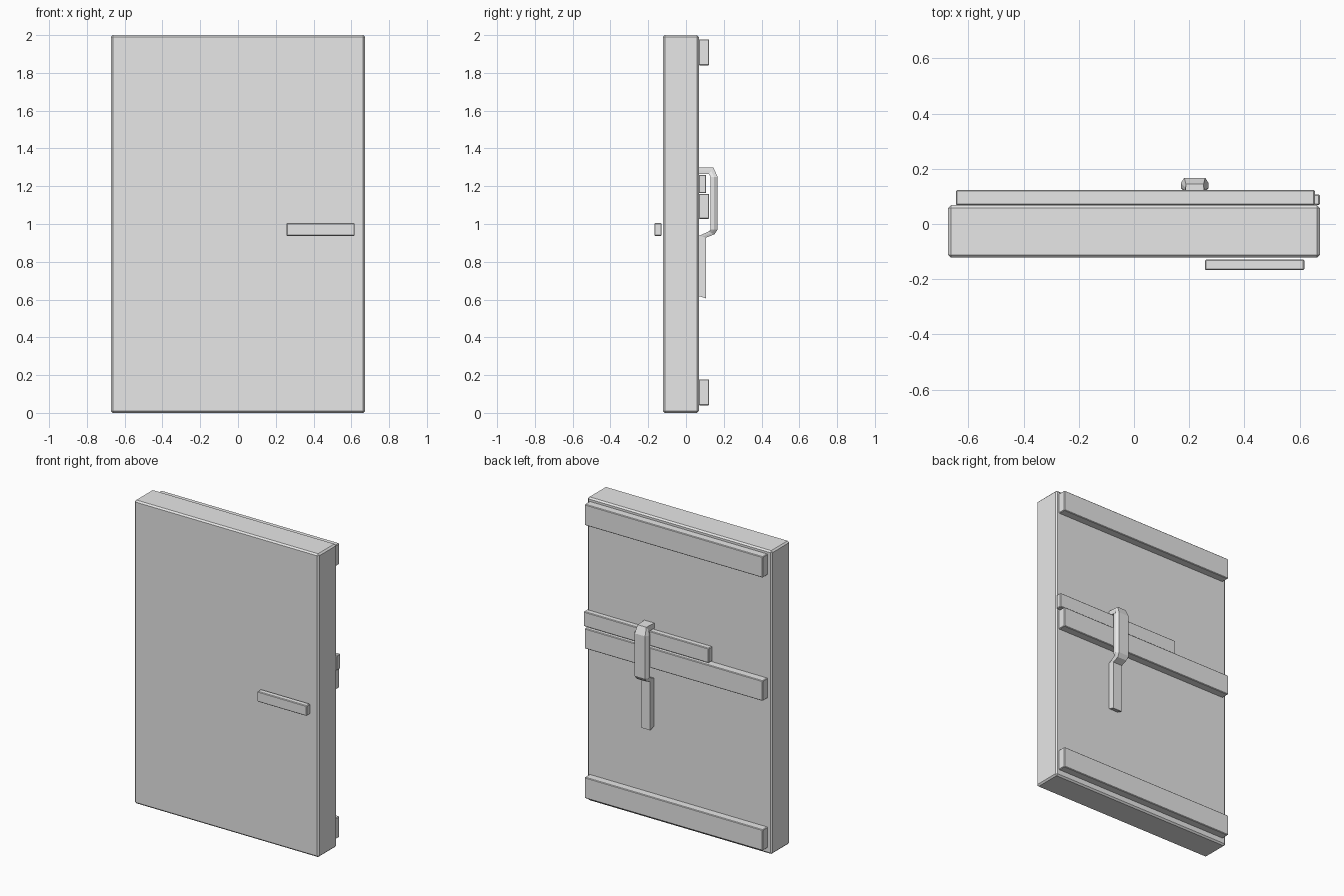
import bpy
import bmesh

cube = bpy.data.objects.get("Cube")
if cube:
    bpy.data.objects.remove(cube, do_unlink=True)

GREY = (0.8, 0.8, 0.8, 1.0)
mat = bpy.data.materials.new("plain_grey")
mat.use_nodes = True
mat.diffuse_color = GREY
for node in mat.node_tree.nodes:
    if node.type == 'BSDF_PRINCIPLED':
        node.inputs["Base Color"].default_value = GREY


def finish(name, bm):
    bmesh.ops.recalc_face_normals(bm, faces=bm.faces)
    mesh = bpy.data.meshes.new(name)
    bm.to_mesh(mesh)
    bm.free()
    mesh.materials.append(mat)
    obj = bpy.data.objects.new(name, mesh)
    bpy.context.collection.objects.link(obj)
    return obj


def box(name, xs, ys, zs, chamfer):
    """Chamfered box spanning the given ranges."""
    bm = bmesh.new()
    bmesh.ops.create_cube(bm, size=1)
    for v in bm.verts:
        for axis, (low, high) in enumerate((xs, ys, zs)):
            v.co[axis] = high if v.co[axis] > 0 else low
    bmesh.ops.bevel(bm, geom=bm.edges[:], offset=chamfer, segments=1,
                    affect='EDGES', profile=0.5)
    return finish(name, bm)


# Door slab
BACK = 0.068
box("door_panel", (-0.673, 0.673), (-0.122, BACK), (0, 2), 0.01)

# Three cross planks on the back
for name, low, high in (("bottom_plank", 0.04, 0.178),
                        ("middle_plank", 1.027, 1.16),
                        ("top_plank", 1.84, 1.978)):
    box(name, (-0.645, 0.655), (BACK, 0.123), (low, high), 0.004)

# Sliding bolt bar above the middle plank
box("latch_bar", (-0.24, 0.673), (BACK, 0.107), (1.163, 1.26), 0.004)

# Pull handle on the front
box("front_handle", (0.257, 0.617), (-0.167, -0.129), (0.937, 1.005), 0.004)

# Bent latch guard: (outer y, z), (inner y, z), half width, edge chamfer
sections = [
    ((BACK, 1.30), (BACK, 1.265), 0.036, 0.0),
    ((0.145, 1.30), (0.122, 1.265), 0.036, 0.004),
    ((0.167, 1.25), (0.13, 1.25), 0.05, 0.012),
    ((0.167, 0.97), (0.13, 0.97), 0.05, 0.012),
    ((0.15, 0.945), (0.12, 0.96), 0.04, 0.006),
    ((0.107, 0.928), (BACK, 0.937), 0.034, 0.0),
    ((0.107, 0.606), (BACK, 0.618), 0.034, 0.0),
]
CENTRE = 0.22
bm = bmesh.new()
rings = []
for outer, inner, half, chamfer in sections:
    mid = [(a + b) / 2 for a, b in zip(outer, inner)]
    loop = [(-half, inner), (half, inner), (half, mid),
            (half - chamfer, outer), (chamfer - half, outer), (-half, mid)]
    rings.append([bm.verts.new((CENTRE + x, p[0], p[1])) for x, p in loop])
for ring, following in zip(rings, rings[1:]):
    for i in range(len(ring)):
        j = (i + 1) % len(ring)
        bm.faces.new((ring[i], ring[j], following[j], following[i]))
bm.faces.new(rings[0])
bm.faces.new(rings[-1])
finish("latch_guard", bm)
